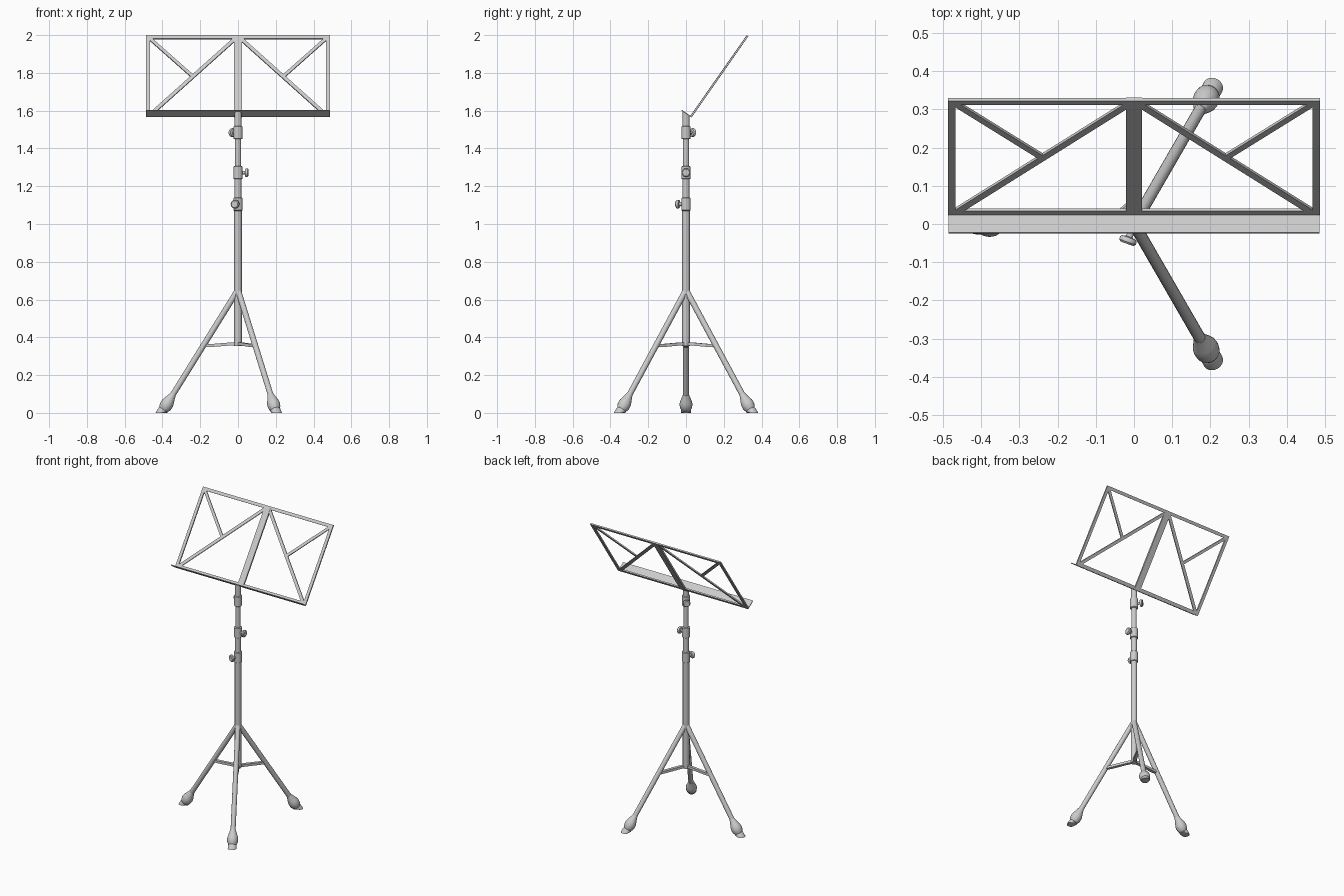
import bpy, bmesh, math
from mathutils import Vector, Matrix

if "Cube" in bpy.data.objects:
    bpy.data.objects.remove(bpy.data.objects["Cube"])


def finish(name, bm, smooth=True):
    bmesh.ops.remove_doubles(bm, verts=bm.verts, dist=1e-5)
    bmesh.ops.recalc_face_normals(bm, faces=bm.faces)
    me = bpy.data.meshes.new(name)
    bm.to_mesh(me)
    bm.free()
    ob = bpy.data.objects.new(name, me)
    bpy.context.collection.objects.link(ob)
    if smooth:
        bpy.context.view_layer.objects.active = ob
        ob.select_set(True)
        bpy.ops.object.shade_smooth_by_angle(angle=math.radians(40))
        ob.select_set(False)
    return ob


def lathe(name, profile, origin, direction, n=24, edit=None):
    """Closed solid of revolution; profile is (radius, distance along axis)."""
    bm = bmesh.new()
    rot = Vector(direction).to_track_quat('Z', 'Y').to_matrix()
    rings = []
    for r, d in profile:
        rings.append([bm.verts.new(Vector(origin) + rot @ Vector(
            (r * math.cos(2 * math.pi * i / n), r * math.sin(2 * math.pi * i / n), d)))
            for i in range(n)])
    for a, b in zip(rings, rings[1:]):
        for i in range(n):
            bm.faces.new((a[i], a[(i + 1) % n], b[(i + 1) % n], b[i]))
    bm.faces.new(rings[0])
    bm.faces.new(rings[-1])
    if edit:
        for v in bm.verts:
            edit(v)
    return finish(name, bm)


# Desk plane: u runs along x, v runs up the slope
BASE, TOP = Vector((0, 0.026, 1.568)), Vector((0, 0.326, 1.997))
SLOPE = (TOP - BASE).normalized()
LENGTH = (TOP - BASE).length
NORMAL = Vector((1, 0, 0)).cross(SLOPE)


def bar(name, a, b, width, thick=0.009, lift=0.0):
    """Flat bar lying in the desk plane between two (u, v) points."""
    pa, pb = [BASE + Vector((u, 0, 0)) + SLOPE * v + NORMAL * lift for u, v in (a, b)]
    d = (pb - pa).normalized()
    m = Matrix((d, NORMAL.cross(d), NORMAL)).transposed()
    bm = bmesh.new()
    bmesh.ops.create_cube(bm, size=1)
    for v in bm.verts:
        v.co = (pa + pb) / 2 + m @ Vector((v.co.x * (pb - pa).length, v.co.y * width, v.co.z * thick))
    return finish(name, bm, False)


# Desk frame
W = 0.487
bar("desk_top_bar", (-W, LENGTH - 0.01), (W, LENGTH - 0.01), 0.02)
bar("desk_bottom_bar", (-W, 0.010), (W, 0.010), 0.02)
bar("desk_centre_bar", (0, 0), (0, LENGTH), 0.043, 0.011)
for s, side in ((-1, "left"), (1, "right")):
    bar("desk_side_" + side, (s * (W - 0.01), 0), (s * (W - 0.01), LENGTH), 0.02)
    bar("desk_long_brace_" + side, (s * 0.465, 0.012), (s * 0.015, LENGTH - 0.02), 0.02, 0.008)
    bar("desk_short_brace_" + side, (s * 0.47, LENGTH - 0.015), (s * 0.242, 0.262), 0.018, 0.008)

# Lip that holds the pages, square to the desk
bm = bmesh.new()
bmesh.ops.create_cube(bm, size=1)
out = NORMAL if NORMAL.y < 0 else -NORMAL
for v in bm.verts:
    v.co = BASE + Vector((v.co.x * 0.97, 0, 0)) + out * (v.co.y + 0.5) * 0.06 + SLOPE * v.co.z * 0.005
finish("desk_lip", bm, False)

# Telescopic pole
UP = (0, 0, 1)
lathe("lower_tube", [(0.02, 0.355), (0.02, 1.08)], (0, 0, 0), UP)
lathe("middle_tube", [(0.018, 1.06), (0.018, 1.26)], (0, 0, 0), UP)
lathe("upper_tube", [(0.0165, 1.24), (0.0165, 1.53)], (0, 0, 0), UP)


def slant(v):
    if v.co.z > 1.55:
        v.co.z = 1.588 - 0.7 * v.co.y


lathe("desk_socket", [(0.019, 1.5), (0.019, 1.588)], (0, 0, 0), UP, edit=slant)

# Collars with tightening knobs
for i, (z, ang) in enumerate(((1.105, 250), (1.272, 0), (1.484, 130))):
    lathe(f"collar_{i}", [(0.02, z - 0.035), (0.0245, z - 0.032), (0.0245, z + 0.032), (0.02, z + 0.035)],
          (0, 0, 0), UP)
    a = math.radians(ang)
    lathe(f"knob_{i}", [(0.009, 0.015), (0.009, 0.036), (0.02, 0.038), (0.023, 0.042),
                        (0.023, 0.05), (0.018, 0.055)],
          (0, 0, z), (math.cos(a), math.sin(a), 0))


# Tripod legs, rubber feet and curved struts
def ground(v):
    v.co.z = max(v.co.z, 0)


for i, ang in enumerate((60, 180, 300)):
    a = math.radians(ang)
    r = Vector((math.cos(a), math.sin(a), 0))
    tip, hip = r * 0.408 + Vector((0, 0, -0.005)), r * 0.004 + Vector((0, 0, 0.645))
    axis = (hip - tip).normalized()
    lathe(f"leg_{i}", [(0.0155, 0.03), (0.0155, (hip - tip).length)], tip, axis, 16)
    lathe(f"foot_{i}", [(0.027, -0.012), (0.027, 0.022), (0.025, 0.026), (0.032, 0.04), (0.034, 0.055),
                        (0.033, 0.07), (0.028, 0.085), (0.021, 0.105), (0.016, 0.122)],
          tip, axis, 20, ground)
    t = Vector((-r.y, r.x, 0))
    bm = bmesh.new()
    prev = None
    for d, z in ((0.0, 0.366), (0.05, 0.364), (0.1, 0.36), (0.15, 0.356), (0.19, 0.355)):
        ring = [bm.verts.new(r * d + t * x + Vector((0, 0, z + h)))
                for x, h in ((-0.01, -0.008), (0.01, -0.008), (0.01, 0.008), (-0.01, 0.008))]
        if prev:
            for k in range(4):
                bm.faces.new((prev[k], prev[(k + 1) % 4], ring[(k + 1) % 4], ring[k]))
        else:
            bm.faces.new(ring)
        prev = ring
    bm.faces.new(prev)
    finish(f"strut_{i}", bm)
